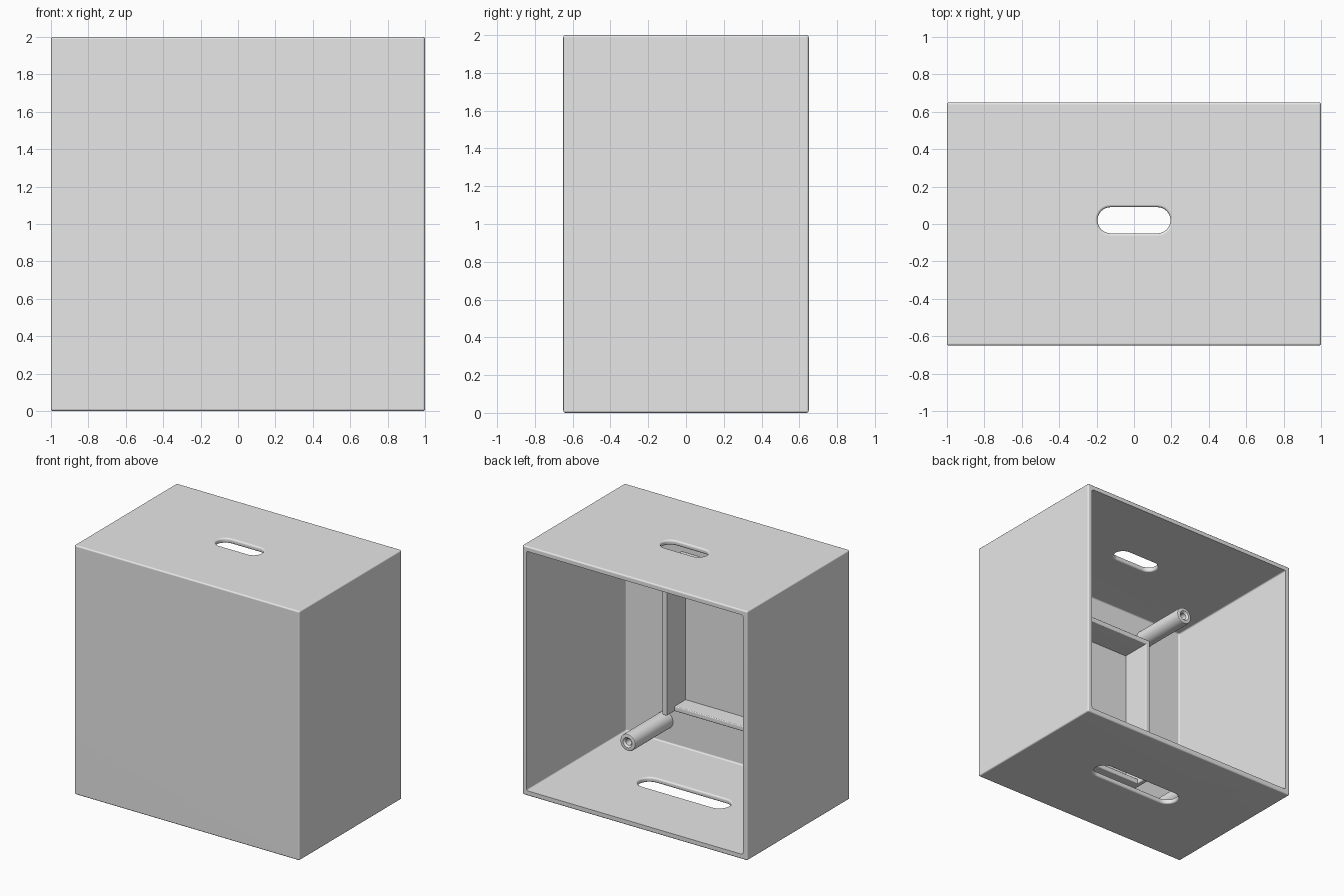
import bpy, bmesh, math
from mathutils import Vector

cube = bpy.data.objects.get("Cube")
if cube:
    bpy.data.objects.remove(cube, do_unlink=True)

# Single material
grey = bpy.data.materials.new("light_grey")
grey.use_nodes = True
COLOUR = (0.8, 0.8, 0.8, 1.0)
grey.diffuse_color = COLOUR
for node in grey.node_tree.nodes:
    if node.type == 'BSDF_PRINCIPLED':
        node.inputs["Base Color"].default_value = COLOUR

HX, HY, HEIGHT, WALL = 1.0, 0.65, 2.0, 0.04
FRONT = -HY + WALL          # inner face of the front wall


def finish(name, bm):
    bmesh.ops.recalc_face_normals(bm, faces=bm.faces[:])
    mesh = bpy.data.meshes.new(name)
    bm.to_mesh(mesh)
    bm.free()
    mesh.materials.append(grey)
    obj = bpy.data.objects.new(name, mesh)
    bpy.context.collection.objects.link(obj)
    return obj


def box(name, lo, hi, radius, segments=3):
    """Box between two corners with rounded edges."""
    bm = bmesh.new()
    bmesh.ops.create_cube(bm, size=1)
    lo, hi = Vector(lo), Vector(hi)
    for v in bm.verts:
        v.co = (lo + hi) / 2 + Vector(a * b for a, b in zip(v.co, hi - lo))
    bmesh.ops.bevel(bm, geom=bm.edges[:], offset=radius, segments=segments,
                    profile=0.5, affect='EDGES')
    return finish(name, bm)


def loft(name, rings):
    """Skin a list of equal rings and cap both ends."""
    bm = bmesh.new()
    loops = [[bm.verts.new(p) for p in ring] for ring in rings]
    n = len(loops[0])
    for a, b in zip(loops, loops[1:]):
        for i in range(n):
            j = (i + 1) % n
            bm.faces.new((a[i], a[j], b[j], b[i]))
    bm.faces.new(loops[0])
    bm.faces.new(loops[-1])
    return finish(name, bm)


def slot_cutter(name, z, half, radius, fillet=0.014, y=0.02, n=16):
    """Stadium cutter that flares at both wall faces to round the slot rim."""
    def ring(level, r):
        pts = []
        for side in (0, 1):
            for i in range(n + 1):
                t = -math.pi / 2 + math.pi * (i / n + side)
                cx = half if side == 0 else -half
                pts.append((cx + r * math.cos(t), y + r * math.sin(t), level))
        return pts
    steps = [math.pi / 2 * k / 4 for k in range(5)]
    curve = [(fillet * (1 - math.sin(t)), fillet * (1 - math.cos(t))) for t in steps]
    low = [(z + d, radius + fillet - (fillet - g)) for d, g in reversed(curve)]
    low = [(z + fillet * (1 - math.cos(t)), radius + fillet * (1 - math.sin(t)))
           for t in steps]
    high = [(2 * z + WALL - level, r) for level, r in reversed(low)]
    flare = radius + fillet
    profile = [(z - 0.02, flare)] + low + high + [(z + WALL + 0.02, flare)]
    return loft(name, [ring(level, r) for level, r in profile])


def cut(target, cutter):
    cutter.hide_render = True
    mod = target.modifiers.new("cut", 'BOOLEAN')
    mod.operation = 'DIFFERENCE'
    mod.solver = 'EXACT'
    mod.object = cutter
    bpy.context.view_layer.objects.active = target
    bpy.ops.object.modifier_apply(modifier=mod.name)
    bpy.data.objects.remove(cutter, do_unlink=True)


# Housing: rounded box, open at the back, with a slot in the top and the bottom
housing = box("housing", (-HX, -HY, 0), (HX, HY, HEIGHT), 0.012)
cut(housing, box("cavity_cutter", (-HX + WALL, FRONT, WALL),
                 (HX - WALL, HY + 0.3, HEIGHT - WALL), 0.012))
cut(housing, slot_cutter("top_slot_cutter", HEIGHT - WALL, 0.125, 0.07))
cut(housing, slot_cutter("bottom_slot_cutter", 0, 0.31, 0.085))
parts = [housing]

# Rectangular frame standing on the inside of the front wall
FX, Z0, Z1, LIP = 0.47, 0.39, 1.61, 0.04
ROOT, DEEP, SHALLOW = FRONT - 0.02, -0.37, -0.47
for side, name in ((1, "left"), (-1, "right")):
    xs = sorted((side * FX, side * (FX - LIP)))
    parts.append(box("frame_" + name, (xs[0], ROOT, Z0), (xs[1], DEEP, Z1), 0.007))
inner = FX - LIP / 2
parts.append(box("frame_top", (-inner, ROOT, Z1 - LIP), (inner, DEEP, Z1), 0.007))
parts.append(box("frame_bottom", (-inner, ROOT, Z0), (inner, SHALLOW, Z0 + LIP), 0.007))

# Four screw posts with countersunk holes
TIP, R, HOLE = -0.13, 0.068, 0.026
post_profile = [(R, ROOT), (R, TIP - 0.01), (R - 0.003, TIP - 0.003), (R - 0.01, TIP),
                (HOLE + 0.014, TIP), (HOLE, TIP - 0.014), (HOLE, TIP - 0.25)]
SIDES = 32
for sx, left_right in ((1, "left"), (-1, "right")):
    for z, level in ((0.22, "lower"), (HEIGHT - 0.22, "upper")):
        rings = [[(sx * 0.61 + r * math.cos(math.tau * i / SIDES), y,
                   z + r * math.sin(math.tau * i / SIDES)) for i in range(SIDES)]
                 for r, y in post_profile]
        parts.append(loft(f"screw_post_{level}_{left_right}", rings))

# Smooth shading with crisp flats
bpy.ops.object.select_all(action='DESELECT')
for obj in parts:
    obj.select_set(True)
bpy.context.view_layer.objects.active = housing
bpy.ops.object.shade_smooth_by_angle(angle=math.radians(35))
for obj in parts:
    mod = obj.modifiers.new("weighted_normals", 'WEIGHTED_NORMAL')
    mod.keep_sharp = True
    obj.select_set(False)
